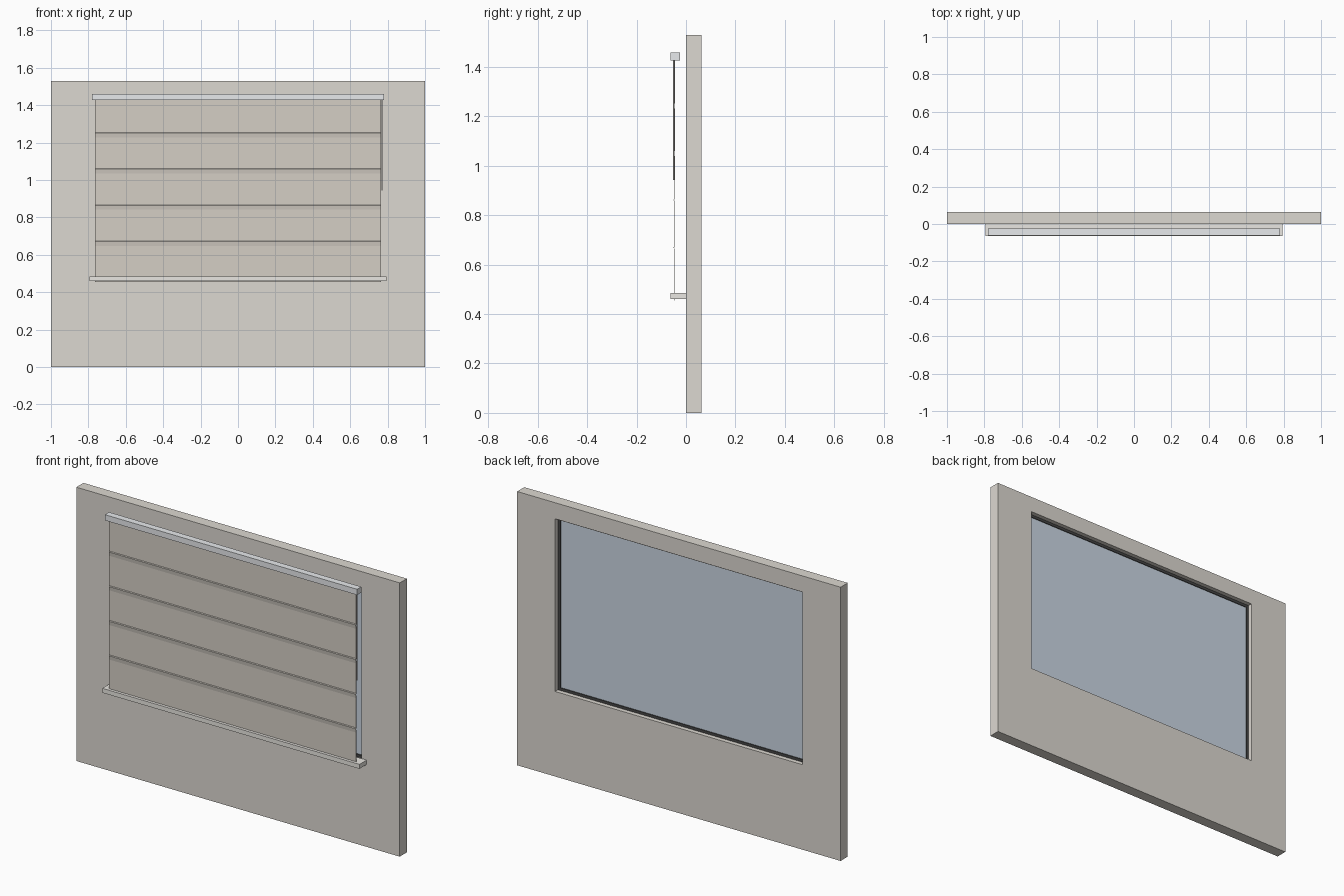
import bpy, bmesh

if "Cube" in bpy.data.objects:
    bpy.data.objects.remove(bpy.data.objects["Cube"])


def mat(name, rgb):
    m = bpy.data.materials.new(name)
    m.diffuse_color = (*rgb, 1)
    m.use_nodes = True
    m.node_tree.nodes["Principled BSDF"].inputs["Base Color"].default_value = m.diffuse_color
    return m


def finish(name, bm, material):
    bmesh.ops.recalc_face_normals(bm, faces=bm.faces)
    me = bpy.data.meshes.new(name)
    bm.to_mesh(me)
    bm.free()
    me.materials.append(material)
    ob = bpy.data.objects.new(name, me)
    bpy.context.collection.objects.link(ob)
    return ob


def box(name, x, y, z, material):
    bm = bmesh.new()
    bmesh.ops.create_cube(bm, size=1)
    for v in bm.verts:
        for i, (a, b) in enumerate((x, y, z)):
            v.co[i] = a if v.co[i] < 0 else b
    return finish(name, bm, material)


def ring(name, outer, inner, y, material):
    """Rectangular slab with a rectangular hole; rects are (x0, x1, z0, z1)."""
    bm = bmesh.new()
    loops = []
    for x0, x1, z0, z1 in (outer, inner):
        loops.append([bm.verts.new((px, y[0], pz)) for px, pz in
                      ((x0, z0), (x1, z0), (x1, z1), (x0, z1))])
    o, n = loops
    for i in range(4):
        j = (i + 1) % 4
        bm.faces.new((o[i], o[j], n[j], n[i]))
    ext = bmesh.ops.extrude_face_region(bm, geom=bm.faces[:])
    for v in ext["geom"]:
        if isinstance(v, bmesh.types.BMVert):
            v.co.y = y[1]
    return finish(name, bm, material)


wall_m = mat("plaster", (0.72, 0.69, 0.64))
cloth_m = mat("cloth", (0.66, 0.62, 0.56))
trim_m = mat("trim", (0.82, 0.80, 0.76))
rail_m = mat("rail", (0.80, 0.82, 0.84))
glass_m = mat("glass", (0.60, 0.68, 0.77))
dark_m = mat("dark", (0.06, 0.06, 0.06))

# Wall with window opening
opening = (-0.765, 0.765, 0.475, 1.44)
ring("wall", (-1, 1, 0, 1.53), opening, (0, 0.063), wall_m)

# Window frame and pane
w = 0.015
ring("window_frame", opening,
     (opening[0] + w, opening[1] - w, opening[2] + w, opening[3] - w),
     (0.022, 0.038), dark_m)
box("glass_pane", (-0.755, 0.755), (0.028, 0.034), (0.485, 1.43), glass_m)

# Sill and head rail
box("sill", (-0.795, 0.795), (-0.063, 0), (0.46, 0.485), trim_m)
box("head_rail", (-0.78, 0.78), (-0.062, -0.025), (1.427, 1.459), rail_m)

# Fabric shade with a small lipped fold at each seam
seams = [1.25, 1.057, 0.863, 0.67]
profile = [(-0.046, 1.43)]
for z in seams:
    profile += [(-0.046, z + 0.004), (-0.049, z), (-0.046, z - 0.022)]
profile.append((-0.046, 0.455))
bm = bmesh.new()
rows = [[bm.verts.new((x, y, z)) for x in (-0.764, 0.764)] for y, z in profile]
for a, b in zip(rows, rows[1:]):
    bm.faces.new((a[0], b[0], b[1], a[1]))
shade = finish("shade", bm, cloth_m)
sol = shade.modifiers.new("thickness", "SOLIDIFY")
sol.thickness = 0.002
sol.offset = 0

# Pull cord
bpy.ops.mesh.primitive_cylinder_add(vertices=8, radius=0.003, depth=0.487,
                                    location=(0.77, -0.049, 1.187))
cord = bpy.context.object
cord.name = "pull_cord"
cord.data.materials.append(trim_m)
bpy.ops.object.shade_smooth_by_angle()
